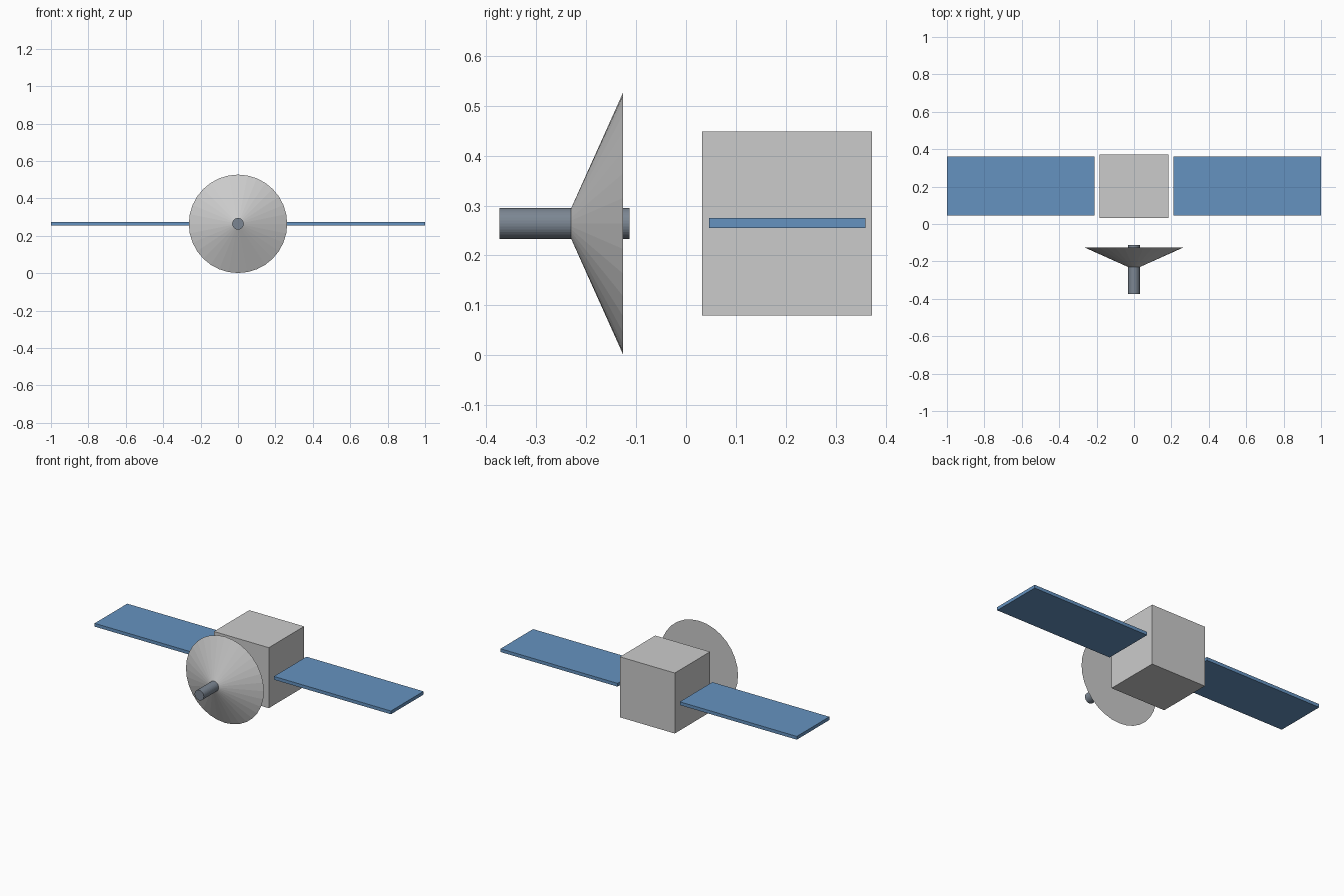
import bpy
from math import pi

if "Cube" in bpy.data.objects:
    bpy.data.objects.remove(bpy.data.objects["Cube"])

CZ = 0.264  # height of the common axis


def material(name, color):
    m = bpy.data.materials.new(name)
    m.diffuse_color = (*color, 1)
    m.use_nodes = True
    m.node_tree.nodes["Principled BSDF"].inputs["Base Color"].default_value = m.diffuse_color
    return m


def box(name, center, size, mat=None):
    bpy.ops.mesh.primitive_cube_add(size=1, location=center)
    ob = bpy.context.object
    ob.name = name
    ob.scale = size
    bpy.ops.object.transform_apply(location=False, rotation=False, scale=True)
    if mat:
        ob.data.materials.append(mat)
    return ob


def round_part(name, y_front, y_back, r_front, r_back, mat=None):
    # Capped cone or cylinder along the y axis
    bpy.ops.mesh.primitive_cone_add(
        vertices=32, radius1=r_front, radius2=r_back, depth=y_back - y_front,
        location=(0, (y_front + y_back) / 2, CZ), rotation=(-pi / 2, 0, 0))
    ob = bpy.context.object
    ob.name = name
    if mat:
        ob.data.materials.append(mat)
    return ob


blue = material("panel_blue", (0.13, 0.29, 0.53))
slate = material("slate_grey", (0.2, 0.24, 0.29))

# Main body
box("body", (0, 0.2025, CZ), (0.37, 0.34, 0.369))

# Solar panels, floating just clear of the body
for side, name in ((-1, "left_solar_panel"), (1, "right_solar_panel")):
    box(name, (side * 0.605, 0.203, CZ + 0.001), (0.79, 0.314, 0.02), blue)

# Dish with a flat back, and the antenna rod through its middle
round_part("dish", -0.244, -0.126, 0, CZ - 0.001)
round_part("antenna_rod", -0.374, -0.1135, 0.031, 0.031, slate)
